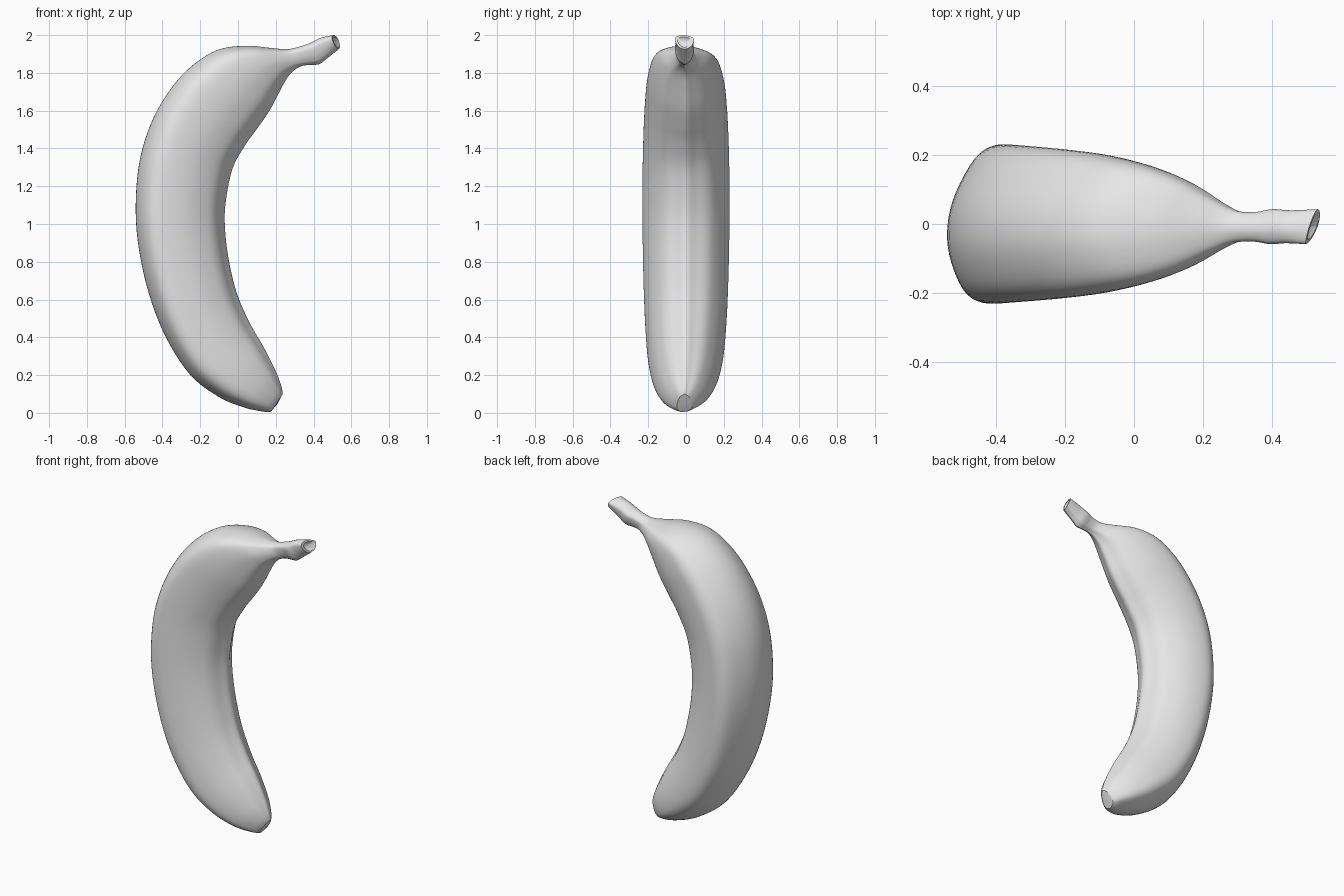
import bpy
import bmesh
import math
from mathutils import Vector

cube = bpy.data.objects.get("Cube")
if cube:
    bpy.data.objects.remove(cube, do_unlink=True)

# Stations from blossom tip to stem: outer x, outer z, inner x, inner z, half width
STATIONS = [
    (.175, .005, .237, .1, .04), (.13, .008, .23, .14, .075),
    (.03, .03, .2, .22, .125), (-.1, .085, .14, .34, .167),
    (-.25, .2, .06, .48, .196), (-.38, .4, -.005, .63, .212),
    (-.47, .63, -.045, .79, .221), (-.525, .88, -.067, .95, .226),
    (-.54, 1.1, -.067, 1.1, .228), (-.52, 1.33, -.03, 1.29, .226),
    (-.46, 1.53, .04, 1.42, .221), (-.365, 1.7, .105, 1.51, .213),
    (-.25, 1.83, .17, 1.605, .2), (-.11, 1.92, .225, 1.71, .173),
    (.04, 1.943, .265, 1.78, .132), (.17, 1.932, .305, 1.82, .08),
    (.26, 1.925, .345, 1.838, .047), (.33, 1.94, .385, 1.842, .042),
    (.385, 1.96, .43, 1.846, .05), (.44, 1.985, .465, 1.87, .047),
    (.51, 2, .535, 1.925, .05),
]

# Half of the soft pentagonal section: depth from outer to inner edge, width
HALF = [(0, 0), (.03, .4), (.13, .83), (.25, 1), (.42, .99),
        (.62, .87), (.8, .66), (.89, .48), (.95, .24), (1, 0)]


def smooth_path(points, steps, closed=False):
    """Interpolate a smooth curve that passes through all the points."""
    pts = [Vector(p) for p in points]
    count = len(pts)

    def pick(i):
        return pts[i % count] if closed else pts[min(max(i, 0), count - 1)]

    result = []
    for i in range(count if closed else count - 1):
        a, b, c, d = (pick(i + k) for k in (-1, 0, 1, 2))
        for s in range(steps):
            t = s / steps
            result.append(b + (c - a) * (t / 2)
                          + (a * 2 - b * 5 + c * 4 - d) * (t * t / 2)
                          + (b * 3 - a - c * 3 + d) * (t ** 3 / 2))
    if not closed:
        result.append(pts[-1])
    return result


def place(station, depth, side):
    """Put one section point on a station, with a slight natural skew."""
    outer_x, outer_z, inner_x, inner_z, width = station
    depth += .05 * side * (1 - depth)
    x = outer_x + (inner_x - outer_x) * depth
    z = outer_z + (inner_z - outer_z) * depth
    y = side * width - .01 * (1 - width / .23)
    x += .35 * y * max(0, (x - .4) / .13)      # slanted cut of the stem
    return Vector((x, y, z))


def join(bm, ring_a, ring_b):
    for i in range(len(ring_a)):
        j = (i + 1) % len(ring_a)
        bm.faces.new((ring_a[i], ring_a[j], ring_b[j], ring_b[i]))


def cap(bm, ring, scale, push):
    """Close an end with an inset rim and a pushed centre."""
    centre = sum((v.co for v in ring), Vector()) / len(ring)
    rim = [bm.verts.new(centre.lerp(v.co, scale)) for v in ring]
    join(bm, ring, rim)
    middle = bm.verts.new(centre + Vector(push))
    for i in range(len(rim)):
        bm.faces.new((rim[i], rim[(i + 1) % len(rim)], middle))


# Peel: body and stem lofted in one skin
mirrored = [(d, -w) for d, w in reversed(HALF[1:-1])]
section = smooth_path(HALF + mirrored, 4, closed=True)
bm = bmesh.new()
rings = [[bm.verts.new(place(s, d, w)) for d, w in section]
         for s in smooth_path(STATIONS, 5)]
for first, second in zip(rings, rings[1:]):
    join(bm, first, second)

# Flat blossom tip and hollow stem end
cap(bm, rings[0], .8, (.004, 0, -.004))
cap(bm, rings[-1], .75, (-.03, 0, -.008))
bmesh.ops.recalc_face_normals(bm, faces=bm.faces)

mesh = bpy.data.meshes.new("banana_peel")
bm.to_mesh(mesh)
bm.free()
banana = bpy.data.objects.new("banana_peel", mesh)
bpy.context.collection.objects.link(banana)

# Single plain grey
GREY = (.8, .8, .8, 1)
grey = bpy.data.materials.new("plain_grey")
grey.use_nodes = True
grey.diffuse_color = GREY
for node in grey.node_tree.nodes:
    if node.type == "BSDF_PRINCIPLED":
        node.inputs["Base Color"].default_value = GREY
mesh.materials.append(grey)

# Smooth skin with crisp ends
bpy.ops.object.select_all(action="DESELECT")
banana.select_set(True)
bpy.context.view_layer.objects.active = banana
bpy.ops.object.shade_smooth_by_angle(angle=math.radians(40))
